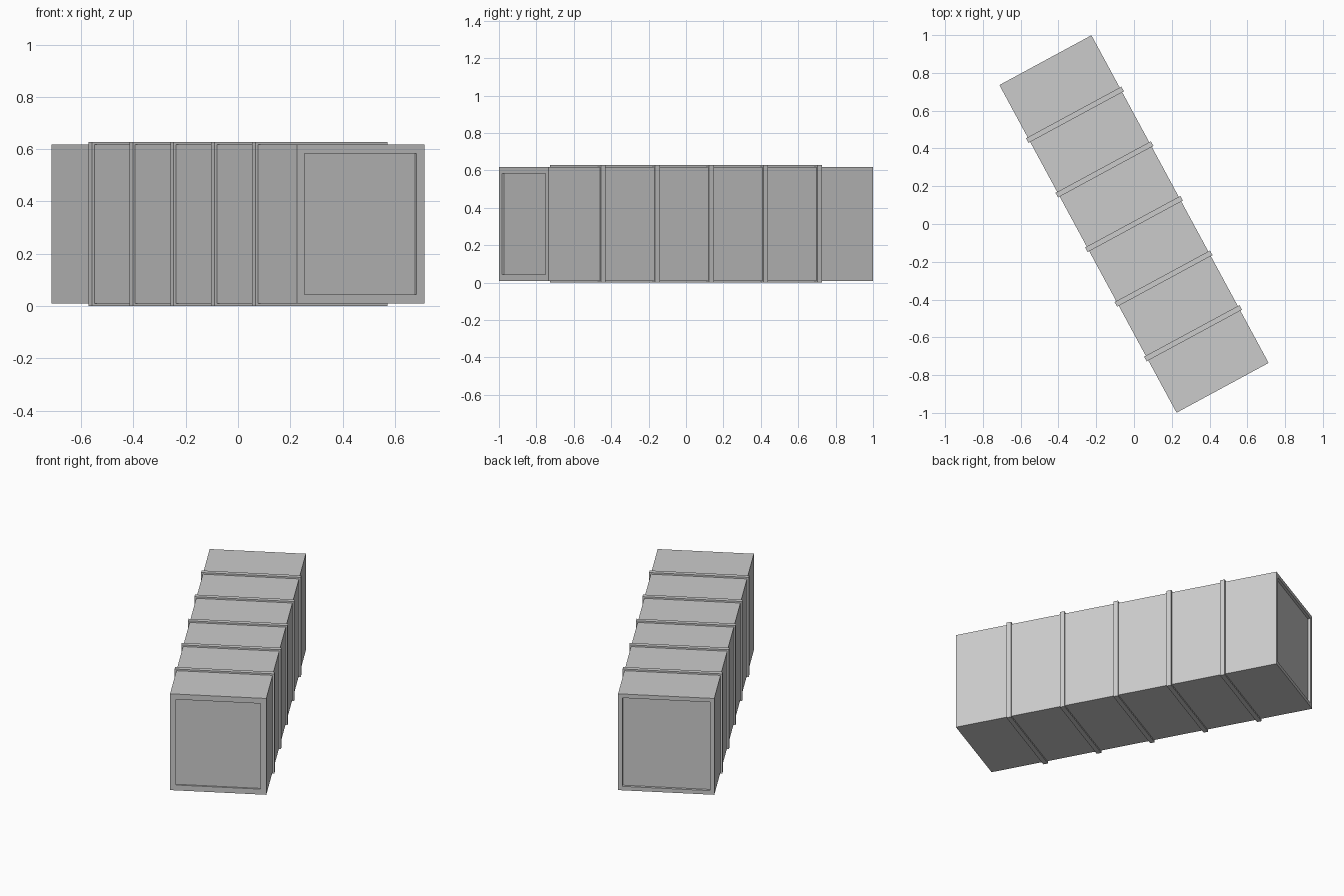
import bpy
import bmesh
from math import radians
from mathutils import Matrix, Vector

if "Cube" in bpy.data.objects:
    bpy.data.objects.remove(bpy.data.objects["Cube"], do_unlink=True)

LENGTH, WIDTH, HEIGHT = 1.972, 0.554, 0.608
MID_Z = 0.314
SECTIONS = 6
RIB_THICK, RIB_LIP = 0.028, 0.010
TURN = Matrix.Translation((0, 0, MID_Z)) @ Matrix.Rotation(radians(28.4), 4, "Z")

# Plain metal
metal = bpy.data.materials.new("grey metal")
metal.use_nodes = True
metal.diffuse_color = (0.6, 0.6, 0.6, 1)
metal.node_tree.nodes["Principled BSDF"].inputs["Base Color"].default_value = metal.diffuse_color


def box(name, size, y=0.0, shape=None):
    """Flat-shaded box placed along the turned long axis."""
    bm = bmesh.new()
    bmesh.ops.create_cube(bm, size=1)
    bmesh.ops.scale(bm, vec=Vector(size), verts=bm.verts)
    if shape:
        shape(bm)
    mesh = bpy.data.meshes.new(name)
    bm.to_mesh(mesh)
    bm.free()
    mesh.materials.append(metal)
    obj = bpy.data.objects.new(name, mesh)
    bpy.context.collection.objects.link(obj)
    obj.matrix_world = TURN @ Matrix.Translation((0, y, 0))
    return obj


def recess_ends(bm):
    """Sink a shallow panel with a raised rim into each end."""
    bm.normal_update()
    for side, rim, depth in ((-1, 0.034, 0.010), (1, 0.025, 0.016)):
        end = max(bm.faces, key=lambda f: (f.normal.y * side, f.calc_area()))
        bmesh.ops.inset_region(bm, faces=[end], thickness=rim, use_even_offset=True)
        panel = bmesh.ops.extrude_discrete_faces(bm, faces=[end])["faces"][0]
        bmesh.ops.translate(bm, vec=Vector((0, -side * depth, 0)), verts=panel.verts)
        bm.normal_update()


# Long duct body
box("duct_body", (WIDTH, LENGTH, HEIGHT), shape=recess_ends)

# Evenly spaced ribs around the body
for i in range(1, SECTIONS):
    box(f"rib_{i}", (WIDTH + 2 * RIB_LIP, RIB_THICK, HEIGHT + 2 * RIB_LIP),
        y=LENGTH * (i / SECTIONS - 0.5))
